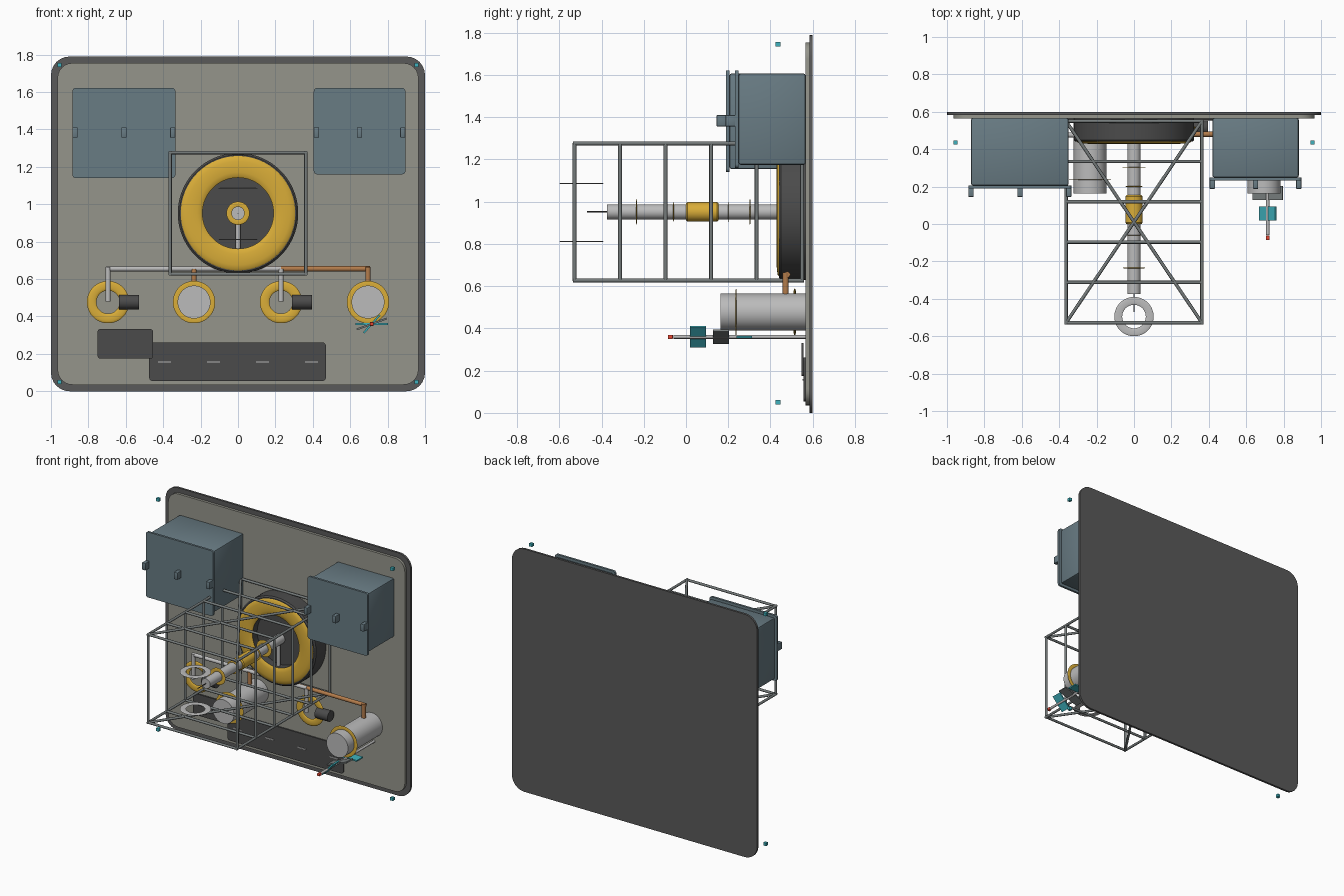
import bpy, bmesh, math
from mathutils import Vector, Matrix

if "Cube" in bpy.data.objects:
    bpy.data.objects.remove(bpy.data.objects["Cube"])

COLORS = {
    "plate": (0.10, 0.10, 0.10), "panel": (0.30, 0.30, 0.26), "dark": (0.07, 0.07, 0.07),
    "cabinet": (0.14, 0.20, 0.23), "gold": (0.70, 0.42, 0.04), "copper": (0.45, 0.20, 0.07),
    "steel": (0.50, 0.50, 0.50), "frame": (0.18, 0.20, 0.20), "teal": (0.05, 0.45, 0.52),
    "red": (0.80, 0.06, 0.03),
}
MATS = {}
for key, col in COLORS.items():
    MATS[key] = bpy.data.materials.new(key)
    MATS[key].diffuse_color = (*col, 1)


def finish(bm, name, mat, smooth=True):
    me = bpy.data.meshes.new(name)
    bmesh.ops.recalc_face_normals(bm, faces=bm.faces)
    bm.to_mesh(me)
    bm.free()
    ob = bpy.data.objects.new(name, me)
    bpy.context.collection.objects.link(ob)
    me.materials.append(MATS[mat])
    if smooth:
        bpy.ops.object.select_all(action='DESELECT')
        ob.select_set(True)
        bpy.context.view_layer.objects.active = ob
        bpy.ops.object.shade_smooth_by_angle(angle=math.radians(35))
    return ob


def box(name, x, y, z, mat, corner=0.0, edge=0.0, roll=0.0):
    """Box from (min, max) ranges; corner rounds the edges along y, edge bevels all."""
    bm = bmesh.new()
    bmesh.ops.create_cube(bm, size=1)
    bmesh.ops.scale(bm, vec=(x[1] - x[0], y[1] - y[0], z[1] - z[0]), verts=bm.verts)
    if corner:
        along = [e for e in bm.edges
                 if abs((e.verts[0].co - e.verts[1].co).y) > 1e-5]
        bmesh.ops.bevel(bm, geom=along, offset=corner, segments=6, profile=0.5, affect='EDGES')
    if edge:
        bmesh.ops.bevel(bm, geom=bm.edges[:], offset=edge, segments=2, profile=0.5, affect='EDGES')
    bmesh.ops.rotate(bm, matrix=Matrix.Rotation(-roll, 3, 'Y'), verts=bm.verts)
    bmesh.ops.translate(bm, vec=(sum(x) / 2, sum(y) / 2, sum(z) / 2), verts=bm.verts)
    return finish(bm, name, mat, bool(corner or edge))


def add_rod(bm, a, b, r, sides):
    a, b = Vector(a), Vector(b)
    d = b - a
    m = Matrix.Translation((a + b) / 2) @ d.to_track_quat('Z', 'Y').to_matrix().to_4x4()
    bmesh.ops.create_cone(bm, cap_ends=True, segments=sides, radius1=r, radius2=r,
                          depth=d.length, matrix=m)


def rods(name, segs, r, mat, sides=32):
    bm = bmesh.new()
    for a, b in segs:
        add_rod(bm, a, b, r, sides)
    return finish(bm, name, mat)


def lathe(name, profile, origin, mat, axis='Y', steps=64):
    """Spin a closed (radius, height) profile about an axis through origin."""
    bm = bmesh.new()
    vs = [bm.verts.new((r, 0, h)) for r, h in profile]
    es = [bm.edges.new((vs[i - 1], vs[i])) for i in range(len(vs))]
    bmesh.ops.spin(bm, geom=vs + es, cent=(0, 0, 0), axis=(0, 0, 1),
                   angle=2 * math.pi, steps=steps)
    bmesh.ops.remove_doubles(bm, verts=bm.verts, dist=1e-5)
    if axis == 'Y':
        bmesh.ops.rotate(bm, matrix=Matrix.Rotation(math.pi / 2, 3, 'X'), verts=bm.verts)
    bmesh.ops.translate(bm, vec=origin, verts=bm.verts)
    return finish(bm, name, mat)


def ring(name, origin, inner, outer, half, mat, axis='Y'):
    """Flattened torus."""
    mid, w = (inner + outer) / 2, (outer - inner) / 2
    prof = [(mid + w * math.cos(t * math.pi / 6), half * math.sin(t * math.pi / 6))
            for t in range(12)]
    return lathe(name, prof, origin, mat, axis)


# Back plate and raised panel
box("back_plate", (-1, 1), (0.584, 0.6), (0, 1.79), "plate", corner=0.1)
box("raised_panel", (-0.965, 0.965), (0.565, 0.584), (0.035, 1.755), "panel", corner=0.08)

# Wall cabinets with door and latches
for side, x0, x1, front, z0 in (("left", -0.885, -0.335, 0.19, 1.14),
                                ("right", 0.405, 0.895, 0.233, 1.16)):
    box(side + "_cabinet", (x0 + 0.014, x1 - 0.014), (front + 0.016, 0.566), (z0 + 0.015, 1.607),
        "cabinet", edge=0.01)
    box(side + "_cabinet_door", (x0, x1), (front, front + 0.016), (z0, 1.622), "cabinet", corner=0.018)
    for i, lx in enumerate((x0 + 0.014, (x0 + x1) / 2, x1 - 0.014)):
        box(f"{side}_latch_{i}", (lx - 0.014, lx + 0.014), (front - 0.045, front + 0.002),
            (1.357, 1.41), "cabinet", edge=0.003)

# Lower panels and slots
box("vent_panel", (-0.475, 0.47), (0.556, 0.566), (0.055, 0.262), "dark", corner=0.02)
for i, sx in enumerate((-0.393, -0.131, 0.131, 0.393)):
    box(f"vent_slot_{i}", (sx - 0.034, sx + 0.034), (0.551, 0.557), (0.153, 0.16), "steel")
box("service_panel", (-0.75, -0.455), (0.547, 0.557), (0.175, 0.332), "dark", corner=0.012)

# Corner markers
for i, (mx, mz) in enumerate(((-1, 0.05), (1, 0.05), (-1, 1.745), (1, 1.745))):
    box(f"corner_marker_{i}", (mx * 0.955 - 0.011, mx * 0.955 + 0.011), (0.425, 0.447),
        (mz - 0.011, mz + 0.011), "teal")

# Main drum with recessed face, gold rim and axle
ZC = 0.952
lathe("main_drum", [(0, 0), (0.322, 0), (0.322, 0.115), (0.312, 0.125), (0.19, 0.125),
                    (0.19, 0.07), (0, 0.07)], (0, 0.565, ZC), "dark", steps=96)
ring("drum_rim", (0, 0.44, ZC), 0.19, 0.306, 0.011, "gold")
rods("axle", [((0, -0.375, ZC), (0, 0.5, ZC))], 0.036, "steel", 48)
rods("axle_needle", [((0, -0.47, ZC), (0, -0.37, ZC))], 0.003, "dark", 12)
lathe("axle_collar", [(0.03, -0.078), (0.04, -0.078), (0.046, -0.07), (0.046, 0.07),
                      (0.04, 0.078), (0.03, 0.078)], (0, 0.077, ZC), "gold")
for i, (ry, ro) in enumerate(((-0.235, 0.062), (-0.06, 0.047), (0.2, 0.047), (0.303, 0.062))):
    ring(f"axle_ring_{i}", (0, ry, ZC), 0.034, ro, 0.002, "gold")
for i, rz in enumerate((0.812, 1.086)):
    ring(f"front_ring_{i}", (0, -0.495, rz), 0.063, 0.105, 0.003, "steel", axis='Z')

# Cage around the axle: hoops, rails and crossed diagonals
X, Z0, Z1 = 0.363, 0.627, 1.276
corners = [(-X, Z0), (X, Z0), (X, Z1), (-X, Z1)]
stations = [-0.528 + 0.2156 * i for i in range(6)]
bars = []
for y in stations:
    for i in range(4):
        (xa, za), (xb, zb) = corners[i - 1], corners[i]
        bars.append(((xa, y, za), (xb, y, zb)))
for x, z in corners:
    bars.append(((x, stations[0] - 0.008, z), (x, stations[-1] + 0.008, z)))
    bars.append(((x, stations[0], z), (-x, stations[-1], z)))
rods("cage", bars, 0.009, "frame", 12)

# Pipe manifolds
P, ZP = 0.472, 0.655
rods("return_pipes", [((-0.705, P + 0.004, ZP), (0.23, P + 0.004, ZP)),
                      ((-0.695, P, ZP + 0.01), (-0.695, P, 0.48)),
                      ((0.23, P, ZP), (0.23, P, 0.48)),
                      ((0, P, ZP), (0, P, ZC))], 0.0135, "steel", 16)
rods("supply_pipes", [((-0.235, P + 0.008, ZP), (0.705, P + 0.008, ZP)),
                      ((0.695, P, ZP + 0.01), (0.695, P, 0.55)),
                      ((-0.235, P, ZP), (-0.235, P, 0.55))], 0.014, "copper", 16)

# Tanks with gold bands, and valves with motors
ZT = 0.477
for name, tx in (("left", -0.235), ("right", 0.695)):
    rods(name + "_tank", [((tx, 0.163, ZT), (tx, 0.566, ZT))], 0.088, "steel", 48)
    ring(name + "_tank_band", (tx, 0.237, ZT), 0.08, 0.113, 0.002, "gold")
for name, tx in (("left", -0.695), ("right", 0.23)):
    ring(name + "_valve_ring", (tx, 0.515, ZT), 0.062, 0.113, 0.006, "gold")
    rods(name + "_valve_motor", [((tx + 0.06, 0.515, ZT), (tx + 0.165, 0.515, ZT))], 0.039, "dark")

# Probe arm with fanned blades and a red tip
PX, PZ = 0.715, 0.36
rods("probe_rod", [((PX, -0.06, PZ), (PX, 0.566, PZ))], 0.009, "steel", 16)
box("probe_tip", (PX - 0.01, PX + 0.01), (-0.086, -0.062), (PZ - 0.01, PZ + 0.01), "red", edge=0.003)
for i, (y0, y1, half, roll, mat) in enumerate(((0.018, 0.094, 0.064, 48, "teal"),
                                               (0.128, 0.203, 0.085, 20, "frame"),
                                               (0.24, 0.312, 0.086, 0, "teal"))):
    box(f"probe_blade_{i}", (PX - half, PX + half), (y0, y1), (PZ - 0.005, PZ + 0.005), mat,
        roll=math.radians(roll))

for m in bpy.data.materials:
    if m.users and not m.is_grease_pencil:
        m.use_nodes = True
        m.node_tree.nodes["Principled BSDF"].inputs["Base Color"].default_value = m.diffuse_color
